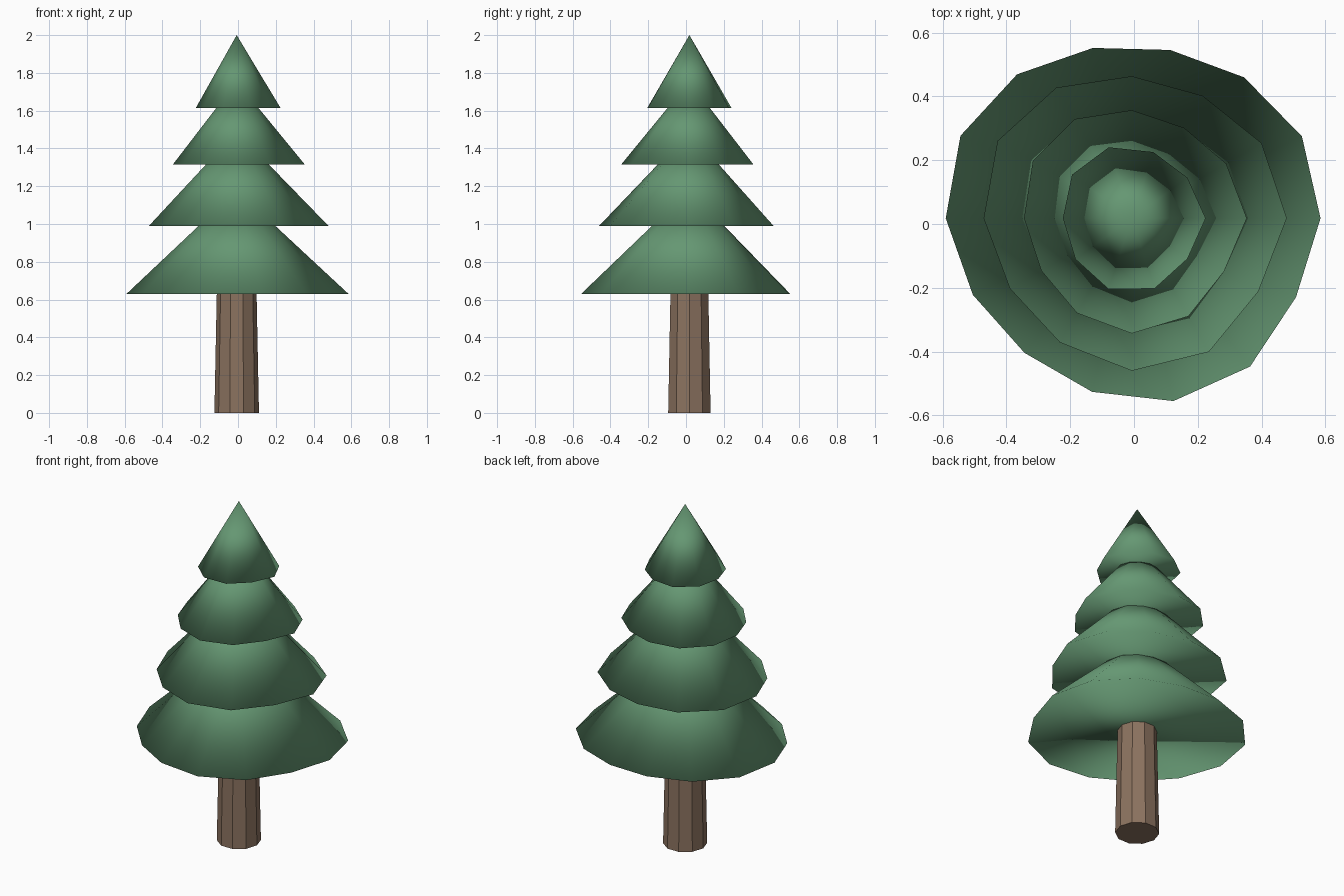
import bpy, bmesh
from math import sin, cos, pi

if "Cube" in bpy.data.objects:
    bpy.data.objects.remove(bpy.data.objects["Cube"])

CX, CY = -0.007, 0.018  # stem axis


def material(name, rgb):
    m = bpy.data.materials.new(name)
    m.diffuse_color = (*rgb, 1)
    m.use_nodes = True
    m.node_tree.nodes["Principled BSDF"].inputs["Base Color"].default_value = m.diffuse_color
    return m


def finish(name, bm, mat, smooth):
    bmesh.ops.recalc_face_normals(bm, faces=bm.faces[:])
    for f in bm.faces:
        f.smooth = smooth
    me = bpy.data.meshes.new(name)
    bm.to_mesh(me)
    bm.free()
    me.materials.append(mat)
    ob = bpy.data.objects.new(name, me)
    ob.location = (CX, CY, 0)
    bpy.context.collection.objects.link(ob)


def ring(bm, sides, radius, z, wobble=0.0, phase=0.0):
    verts = []
    for i in range(sides):
        a = 2 * pi * i / sides
        r = radius * (1 + wobble * sin(2.5 * a + phase))
        verts.append(bm.verts.new((r * cos(a), r * sin(a), z)))
    return verts


bark = material("bark", (0.26, 0.17, 0.115))
needles = material("needles", (0.13, 0.31, 0.17))

# Trunk: tapered, faceted, ten sides
bm = bmesh.new()
low, high = ring(bm, 10, 0.118, 0), ring(bm, 10, 0.104, 0.70)
bm.faces.new(low)
bm.faces.new(high)
for i in range(10):
    j = (i + 1) % 10
    bm.faces.new((low[i], low[j], high[j], high[i]))
finish("trunk", bm, bark, False)

# Foliage: closed cones with a wavy rim (sides, radius, rim z, tip z)
tiers = [
    (14, 0.568, 0.63, 1.18),
    (12, 0.463, 0.99, 1.49),
    (12, 0.345, 1.315, 1.755),
    (10, 0.225, 1.615, 2.0),
]
for t, (n, radius, z0, z1) in enumerate(tiers):
    bm = bmesh.new()
    rim = ring(bm, n, radius, z0, 0.05, 1 + 0.5 * t)
    tip = bm.verts.new((0, 0, z1))
    for i in range(n):
        bm.faces.new((rim[i], rim[(i + 1) % n], tip))
    bm.faces.new(rim[::-1])
    finish(f"foliage_tier_{t + 1}", bm, needles, True)
